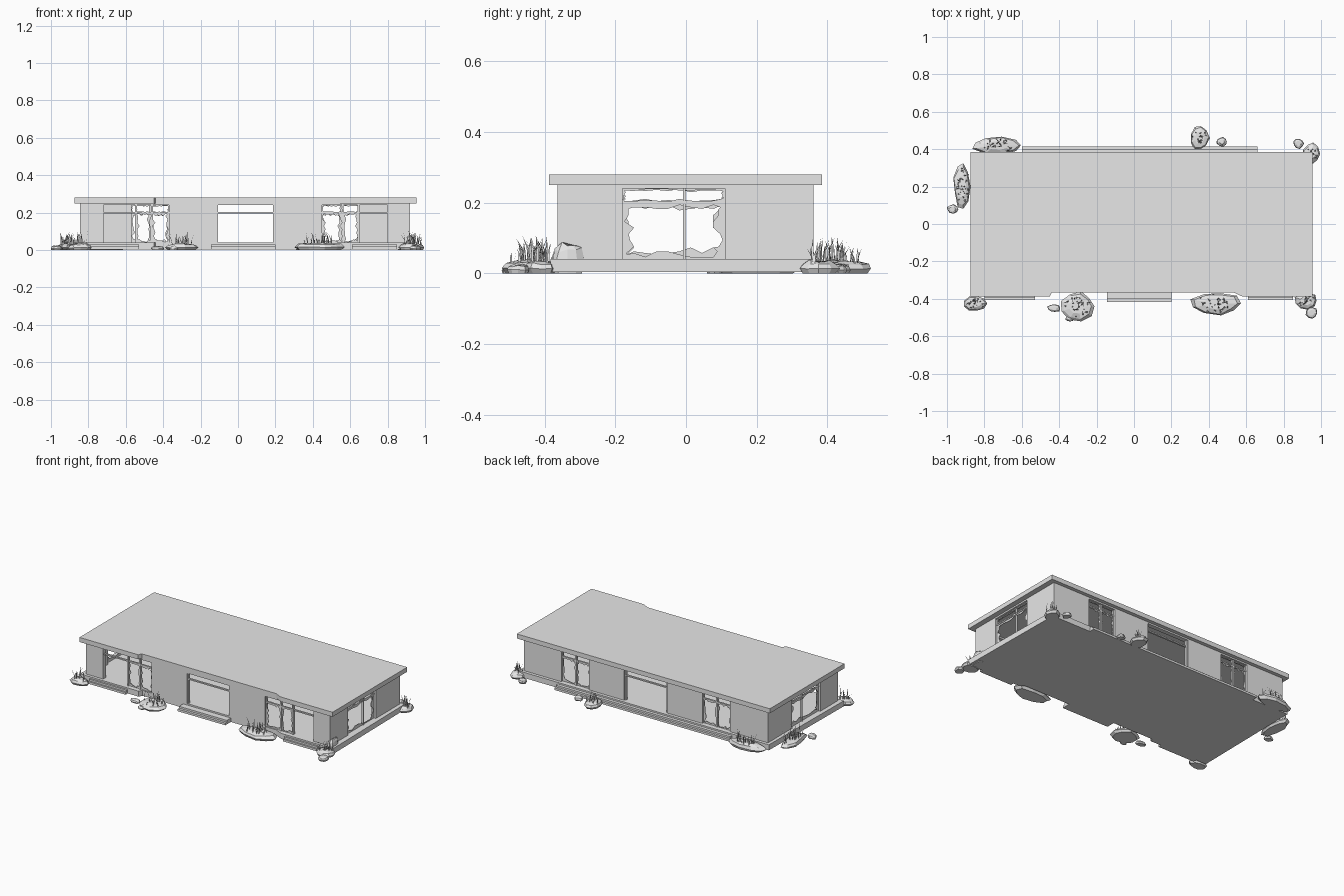
import bpy, bmesh, math, random
from mathutils import Vector

random.seed(4)
cube = bpy.data.objects.get("Cube")
if cube:
    bpy.data.objects.remove(cube)

grey = bpy.data.materials.new("weathered grey")
grey.use_nodes = True
grey.diffuse_color = (0.8, 0.8, 0.8, 1)
grey.node_tree.nodes["Principled BSDF"].inputs["Base Color"].default_value = (0.8, 0.8, 0.8, 1)


def finish(name, bm):
    bmesh.ops.recalc_face_normals(bm, faces=bm.faces)
    me = bpy.data.meshes.new(name)
    bm.to_mesh(me)
    bm.free()
    me.materials.append(grey)
    ob = bpy.data.objects.new(name, me)
    bpy.context.collection.objects.link(ob)
    return ob


def box(bm, x, y, z):
    vs = bmesh.ops.create_cube(bm, size=1)["verts"]
    for v in vs:
        v.co = Vector([lo + (c + 0.5) * (hi - lo) for c, (lo, hi) in zip(v.co, (x, y, z))])


def slab(name, outline, z0, z1):
    bm = bmesh.new()
    face = bm.faces.new([bm.verts.new((x, y, z0)) for x, y in outline])
    top = bmesh.ops.extrude_face_region(bm, geom=[face])["geom"]
    for v in top:
        if isinstance(v, bmesh.types.BMVert):
            v.co.z = z1
    return finish(name, bm)


def run_box(bm, along, u, d, z):
    box(bm, *((u, d, z) if along == "x" else (d, u, z)))


FLOOR, HEAD, EAVE, ROOF, BAR = 0.04, 0.24, 0.25, 0.28, 0.2


def wall(name, along, span, depth, openings):
    """Piers between the openings and a lintel over each."""
    bm = bmesh.new()
    edges = [span[0]] + [e for o in openings for e in o] + [span[1]]
    for a, b in zip(edges[::2], edges[1::2]):
        run_box(bm, along, (a, b), depth, (FLOOR, EAVE))
    for o in openings:
        run_box(bm, along, o, depth, (HEAD, EAVE))
    return finish(name, bm)


def window(name, along, u, d, posts, post_w):
    """Transom bar and upright posts."""
    bm = bmesh.new()
    run_box(bm, along, u, (d - .006, d + .006), (BAR - .004, BAR + .004))
    for p in posts:
        run_box(bm, along, (p - post_w, p + post_w), (d - .008, d + .008), (FLOOR, HEAD))
    finish(name, bm)


def broken_pane(name, along, u, d, z, bite):
    """Thin plate with a jagged hole."""
    bm = bmesh.new()
    n = 9
    rim = []
    for i in range(n):
        t = i / n
        rim.append((t, 0))
    rim += [(1, t) for t, _ in rim[:n]] + [(1 - t, 1) for t, _ in rim[:n]] + [(0, 1 - t) for t, _ in rim[:n]]
    w, h = u[1] - u[0], z[1] - z[0]

    def vert(a, b):
        return bm.verts.new((a, d, b) if along == "x" else (d, a, b))
    outer, inner = [], []
    for s, t in rim:
        k = random.choice((.3, .6, .8, 1, 1.5)) * bite
        a, b = u[0] + s * w, z[0] + t * h
        outer.append(vert(a, b))
        inner.append(vert(min(max(a, u[0] + min(k, w * .4)), u[1] - min(k, w * .4)),
                          min(max(b, z[0] + min(k, h * .4)), z[1] - min(k, h * .4))))
    for i in range(len(rim)):
        j = (i + 1) % len(rim)
        bm.faces.new((outer[i], outer[j], inner[j], inner[i]))
    ob = finish(name, bm)
    mod = ob.modifiers.new("thickness", "SOLIDIFY")
    mod.thickness, mod.offset = .004, 0


# Roof and floor: the middle of the front edge has lost its overhang
front = [(-.875, -.388), (-.45, -.388), (-.44, -.365), (.53, -.365), (.58, -.388), (.955, -.388)]
slab("roof", front + [(.955, .384), (-.875, .384)], EAVE, ROOF)
slab("floor", [(x, y + .005) for x, y in front] + [(.945, .38), (-.865, .38)], .004, FLOOR)

# Walls
door = (-.115, .195)
front_wide = [(-.72, -.37), (.45, .8)]
back_narrow = [(-.57, -.37), (.45, .65)]
wall("front_wall", "x", (-.845, .92), (-.364, -.335), [front_wide[0], door, front_wide[1]])
wall("back_wall", "x", (-.845, .92), (.33, .36), [back_narrow[0], door, back_narrow[1]])
end_win = (-.18, .11)
for side, d in (("left", (.89, .92)), ("right", (-.845, -.815))):
    wall(side + "_wall", "y", (-.335, .33), d, [end_win])
    mid = sum(d) / 2
    window(side + "_window_frame", "y", end_win, mid, [-.005], .003)
    broken_pane(side + "_lower_glass", "y", end_win, mid, (FLOOR, BAR), .022)
    broken_pane(side + "_upper_glass", "y", end_win, mid, (BAR, HEAD), .007)

# Front and back glazing
for y, spans, tag in ((-.35, front_wide, "front"), (.345, back_narrow, "back")):
    for i, (a, b) in enumerate(spans):
        if tag == "front":
            posts = [-.545, -.46] if i == 0 else [.56, .645]
        else:
            posts = [(a + b) / 2]
        window(f"{tag}_window_frame_{i}", "x", (a, b), y, posts, .005)
        cuts = [a] + posts + [b]
        for k, (p, q) in enumerate(zip(cuts, cuts[1:])):
            if (q - p) < .12:
                broken_pane(f"{tag}_glass_{i}_{k}", "x", (p, q), y, (FLOOR, BAR), .012)
                broken_pane(f"{tag}_upper_glass_{i}_{k}", "x", (p, q), y, (BAR, HEAD), .005)
    window(tag + "_door_transom", "x", door, y, [door[0] + .004, door[1] - .004], .004)

# Entrance steps, two treads each
bm = bmesh.new()
for a, b, reach in ((-.8, -.53, .02), (-.145, .2, .032), (.61, .85, .02)):
    box(bm, (a, b), (-.385 - reach, -.36), (.004, .018))
    box(bm, (a, b), (-.385 - reach / 2, -.36), (.018, .03))
box(bm, (-.6, .66), (.37, .415), (.004, .018))
box(bm, (-.6, .66), (.37, .4), (.018, .03))
finish("steps", bm)


def rock(bm, x, y, rx, ry, h):
    """Faceted stone: rough rings narrowing to a flat top."""
    n = 9
    wob = [random.uniform(.82, 1.05) for _ in range(n)]
    rings = []
    for scale, z in ((.85, 0), (1, .4), (.85, .8), (.5, 1)):
        ring = []
        for i, w in enumerate(wob):
            a = math.tau * i / n
            r = scale * w * random.uniform(.94, 1.04)
            ring.append(bm.verts.new((x + rx * r * math.cos(a), y + ry * r * math.sin(a),
                                      h * z * (random.uniform(.85, 1.1) if z else 1))))
        rings.append(ring)
    for lo, hi in zip(rings, rings[1:]):
        for i in range(n):
            j = (i + 1) % n
            bm.faces.new((lo[i], lo[j], hi[j], hi[i]))
    bm.faces.new(rings[0][::-1])
    bm.faces.new(rings[-1])


def blade(bm, x, y, z, height):
    """Tapered, leaning blade of grass."""
    a = random.uniform(0, math.tau)
    lean = Vector((math.cos(a), math.sin(a), 0)) * height * random.uniform(.1, .5)
    side = Vector((-math.sin(a), math.cos(a), 0)) * .0035
    base = Vector((x, y, z))
    mid = base + lean * .35 + Vector((0, 0, height * .6))
    tip = base + lean + Vector((0, 0, height))
    v = [bm.verts.new(p) for p in (base - side, base + side, mid + side * .8, mid - side * .8, tip)]
    bm.faces.new(v[:4])
    bm.faces.new((v[3], v[2], v[4]))


# Rocks: centre, radii, height, number of grass blades
stones = [
    (-.85, -.425, .065, .045, .035, 16), (-.43, -.45, .038, .024, .02, 0), (-.345, -.505, .024, .017, .02, 0),
    (-.3, -.44, .095, .08, .035, 24), (.44, -.425, .145, .065, .04, 30), (.92, -.41, .065, .05, .035, 18),
    (.95, -.475, .032, .032, .025, 0), (-.73, .42, .14, .05, .04, 24), (.35, .46, .052, .07, .035, 16),
    (.47, .44, .03, .027, .025, 0), (.88, .43, .03, .03, .025, 0), (.95, .375, .048, .06, .035, 18),
    (-.92, .2, .05, .14, .035, 30), (-.97, .08, .032, .026, .025, 0), (.92, -.335, .028, .05, .085, 0)]
rocks, grass = bmesh.new(), bmesh.new()
for x, y, rx, ry, h, blades in stones:
    rock(rocks, x, y, rx, ry, h)
    for _ in range(blades):
        a, r = random.uniform(0, math.tau), random.uniform(.1, .75)
        blade(grass, x + rx * r * math.cos(a), y + ry * r * math.sin(a), h * .7, random.uniform(.025, .08))
finish("rocks", rocks)
finish("grass", grass)
